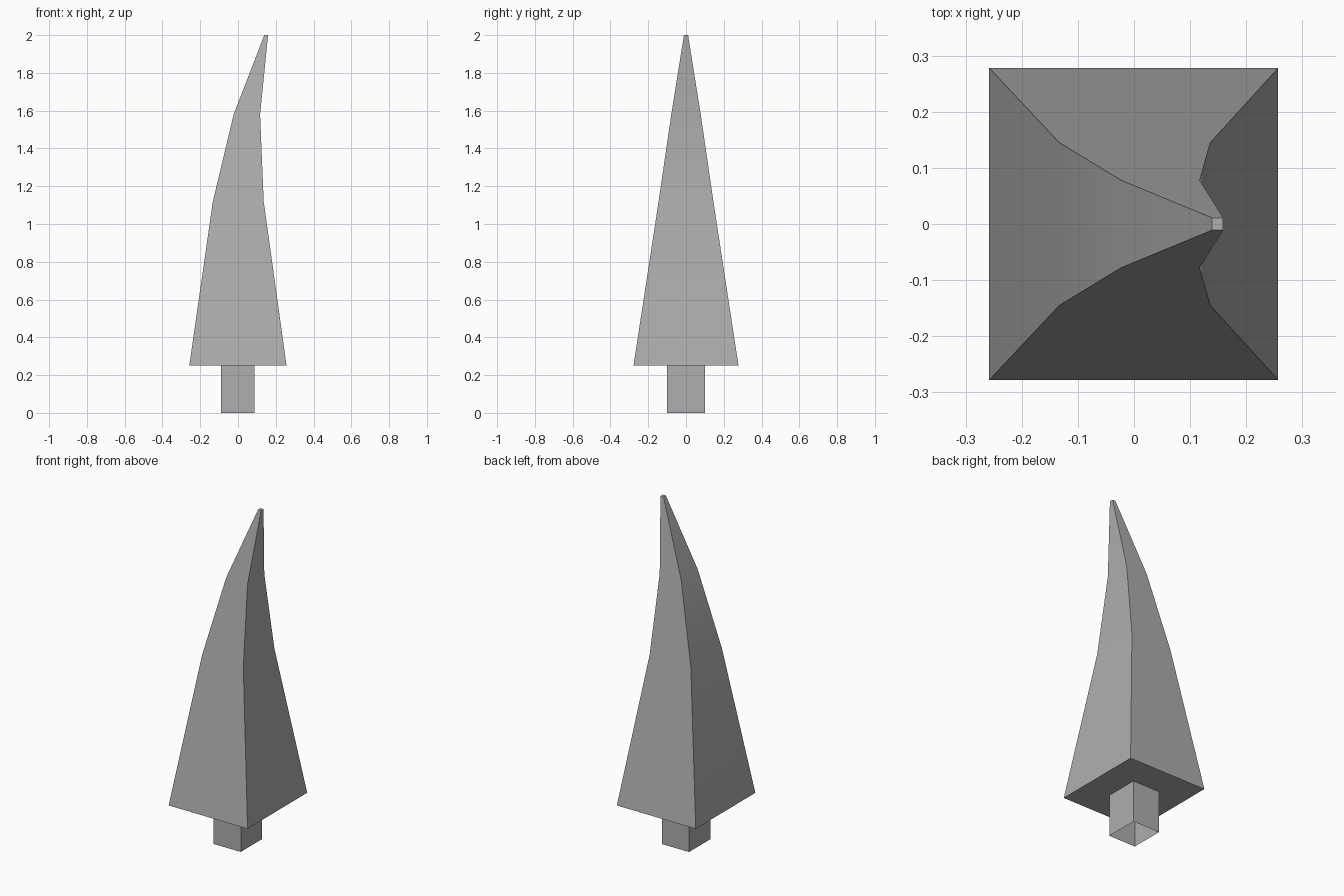
import bpy, bmesh, math

cube = bpy.data.objects.get("Cube")
if cube:
    bpy.data.objects.remove(cube, do_unlink=True)

grey = bpy.data.materials.new("mid_grey")
grey.use_nodes = True
colour = (0.425, 0.425, 0.425, 1)
grey.diffuse_color = colour
grey.node_tree.nodes["Principled BSDF"].inputs["Base Color"].default_value = colour


def loft(name, rings, capped):
    """Skin rectangular rings given as (z, x_min, x_max, half_depth)."""
    bm = bmesh.new()
    loops = []
    for z, x0, x1, d in rings:
        corners = [(x0, -d), (x1, -d), (x1, d), (x0, d)]
        loops.append([bm.verts.new((x, y, z)) for x, y in corners])
    for low, high in zip(loops, loops[1:]):
        for i in range(4):
            j = (i + 1) % 4
            bm.faces.new((low[i], low[j], high[j], high[i]))
    if capped:
        bm.faces.new(loops[0][::-1])
        bm.faces.new(loops[-1])
    mesh = bpy.data.meshes.new(name)
    bm.to_mesh(mesh)
    bm.free()
    mesh.materials.append(grey)
    obj = bpy.data.objects.new(name, mesh)
    bpy.context.collection.objects.link(obj)
    bpy.ops.object.select_all(action="DESELECT")
    obj.select_set(True)
    bpy.context.view_layer.objects.active = obj
    bpy.ops.object.shade_smooth_by_angle(angle=math.radians(30))


# Trunk: square tube, open at the bottom
loft("trunk", [(0, -0.09, 0.088, 0.1), (0.25, -0.09, 0.088, 0.1)], False)

# Foliage: tapering spire that bends towards its left at the tip
loft("foliage", [
    (0.25, -0.258, 0.257, 0.278),
    (1.12, -0.133, 0.136, 0.145),
    (1.58, -0.023, 0.117, 0.078),
    (2.0, 0.139, 0.159, 0.011),
], True)
